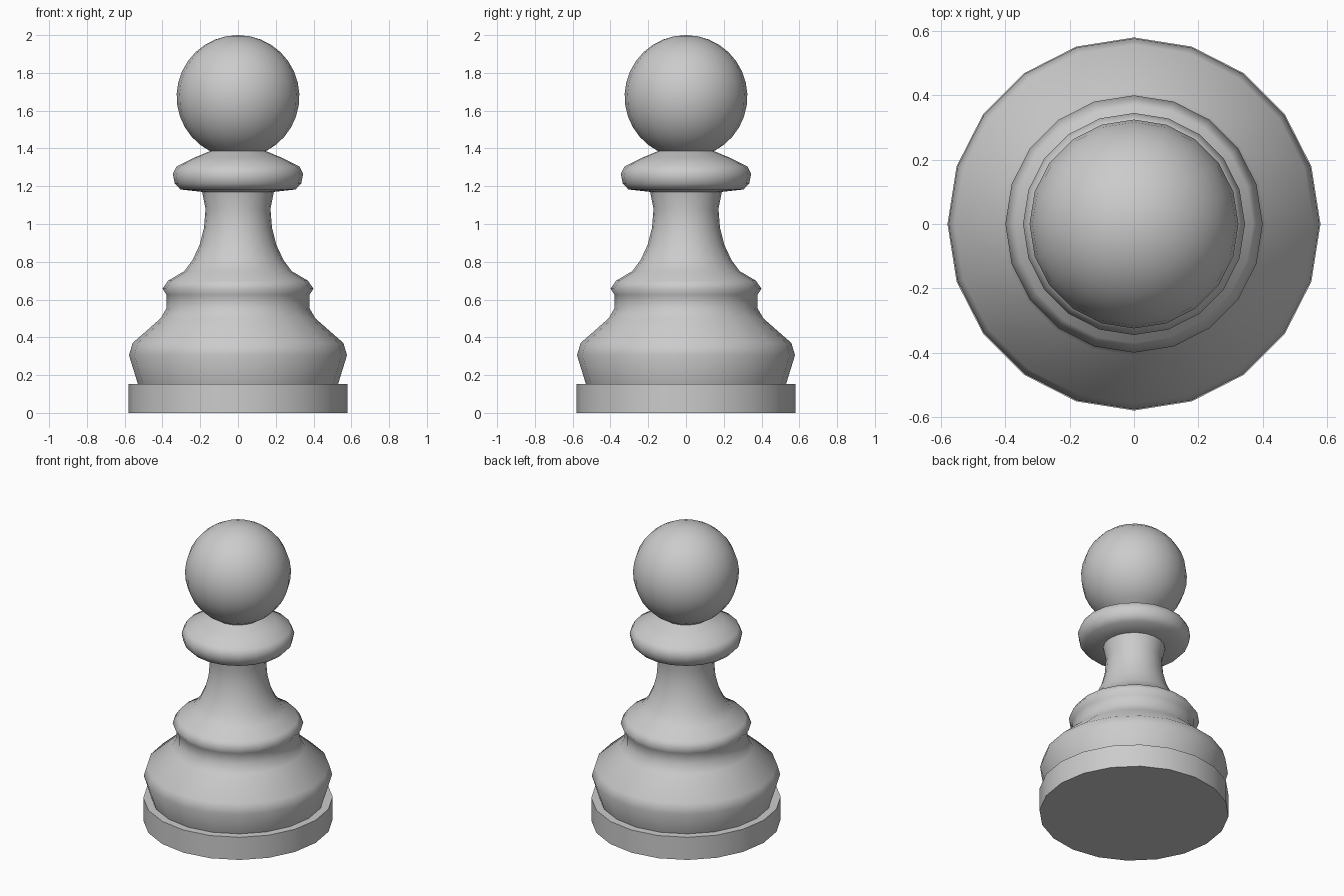
import bpy, bmesh
from math import sin, cos, tau, radians

if "Cube" in bpy.data.objects:
    bpy.data.objects.remove(bpy.data.objects["Cube"])

SIDES = 20


def lathe(name, profile, angle=50):
    """Revolve (radius, height) points, bottom to top, about the z axis."""
    bm = bmesh.new()
    rings = []
    for r, z in profile:
        if r < 1e-5:
            rings.append([bm.verts.new((0, 0, z))] * SIDES)
        else:
            rings.append([bm.verts.new((r * cos(tau * i / SIDES), r * sin(tau * i / SIDES), z))
                          for i in range(SIDES)])
    for low, high in zip(rings, rings[1:]):
        for i in range(SIDES):
            j = (i + 1) % SIDES
            corners = list(dict.fromkeys((low[i], low[j], high[j], high[i])))
            bm.faces.new(corners)
    mesh = bpy.data.meshes.new(name)
    bm.to_mesh(mesh)
    bm.free()
    ob = bpy.data.objects.new(name, mesh)
    bpy.context.collection.objects.link(ob)
    bpy.context.view_layer.objects.active = ob
    ob.select_set(True)
    bpy.ops.object.shade_smooth_by_angle(angle=radians(angle))
    ob.select_set(False)
    return ob


# Flat disc foot with its top ledge
lathe("foot", [(0, 0), (0.58, 0), (0.58, 0.153), (0.53, 0.153)])

# Bulging lower body, ring and tapering stem
lathe("body", [(0.53, 0.153), (0.577, 0.305), (0.558, 0.37), (0.41, 0.50),
               (0.378, 0.555), (0.378, 0.625), (0.40, 0.657), (0.37, 0.70),
               (0.285, 0.75), (0.24, 0.81), (0.203, 0.89), (0.18, 0.98),
               (0.172, 1.08), (0.19, 1.17)], 70)

# Collar under the head
lathe("collar", [(0.19, 1.17), (0.305, 1.183), (0.335, 1.215), (0.345, 1.265),
                 (0.325, 1.305), (0.23, 1.352), (0.147, 1.386)], 60)

# Ball head, open where it meets the collar
R, CZ, STEPS = 0.325, 1.675, 14
START = radians(27)
arc = [START + (tau / 2 - START) * k / STEPS for k in range(STEPS + 1)]
lathe("head", [(R * sin(a), CZ - R * cos(a)) for a in arc])
